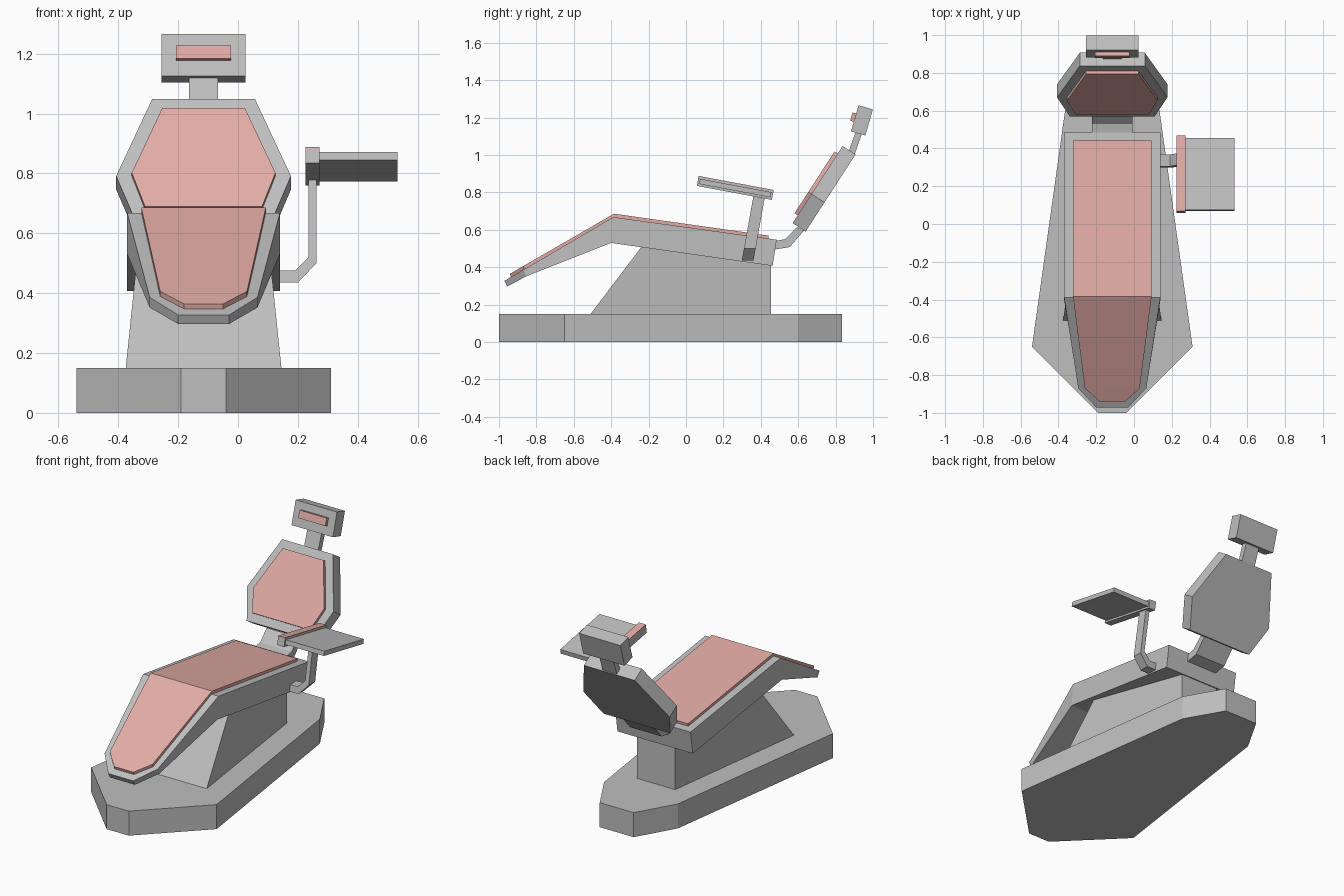
import bpy, bmesh
from mathutils import Vector

cube = bpy.data.objects.get("Cube")
if cube:
    bpy.data.objects.remove(cube, do_unlink=True)

CX = -0.115  # centre line of the chair


def material(name, rgb):
    m = bpy.data.materials.new(name)
    m.use_nodes = True
    m.diffuse_color = (*rgb, 1)
    bsdf = next(n for n in m.node_tree.nodes if n.type == 'BSDF_PRINCIPLED')
    bsdf.inputs["Base Color"].default_value = (*rgb, 1)
    return m


GREY = material("grey_shell", (0.52, 0.52, 0.52))
PINK = material("pink_upholstery", (0.76, 0.41, 0.38))


def loft(name, rings, mat):
    """Skin matching rings of points and close both ends."""
    bm = bmesh.new()
    loops = [[bm.verts.new(p) for p in ring] for ring in rings]
    n = len(loops[0])
    for a, b in zip(loops, loops[1:]):
        for i in range(n):
            j = (i + 1) % n
            bm.faces.new((a[i], a[j], b[j], b[i]))
    bm.faces.new(loops[0])
    bm.faces.new(loops[-1])
    bmesh.ops.remove_doubles(bm, verts=bm.verts, dist=0.0005)
    bmesh.ops.recalc_face_normals(bm, faces=bm.faces)
    mesh = bpy.data.meshes.new(name)
    bm.to_mesh(mesh)
    bm.free()
    mesh.materials.append(mat)
    obj = bpy.data.objects.new(name, mesh)
    bpy.context.collection.objects.link(obj)
    return obj


def body(name, stations, mat=GREY):
    """Symmetric body from (top, bottom, half width) cross-sections."""
    loft(name, [[(CX - h, *top), (CX + h, *top), (CX + h, *low), (CX - h, *low)]
                for top, low, h in stations], mat)


def panel(name, origin, along, outline, d0, d1, mat=GREY, cx=CX):
    """Tilted symmetric slab: outline is (half width, distance along)."""
    u = Vector((0, *along)).normalized()
    n = Vector((0, u.z, -u.y))
    o = Vector((cx, *origin))
    pts = [(h, t) for h, t in outline] + [(-h, t) for h, t in reversed(outline)]
    loft(name, [[o + Vector((h, 0, 0)) + u * t + n * d for h, t in pts]
                for d in (d0, d1)], mat)


# Floor plate
plan = [(0.075, -1.0), (0.425, -0.65), (0.25, 0.6), (0.115, 0.835)]
outline = plan + [(-x, y) for x, y in reversed(plan)]
loft("floor_base", [[(CX + x, y, z) for x, y in outline] for z in (0, 0.15)], GREY)

# Pedestal with sloping front
body("pedestal", [((-0.51, 0.15), (-0.51, 0.15), 0.26),
                  ((-0.23, 0.52), (-0.23, 0.15), 0.222),
                  ((0.455, 0.44), (0.455, 0.15), 0.13)])

# Seat and leg rest
body("seat_shell", [((-0.971, 0.327), (-0.955, 0.297), 0.085),
                    ((-0.87, 0.386), (-0.853, 0.352), 0.18),
                    ((-0.388, 0.668), (-0.4, 0.53), 0.255),
                    ((0.485, 0.547), (0.463, 0.407), 0.255)])
body("seat_cushion", [((-0.942, 0.364), (-0.932, 0.335), 0.065),
                      ((-0.87, 0.406), (-0.86, 0.375), 0.145),
                      ((-0.385, 0.686), (-0.385, 0.65), 0.208),
                      ((0.442, 0.569), (0.438, 0.54), 0.208)], PINK)

# Bent strap joining seat and backrest
body("back_hinge", [((0.45, 0.535), (0.45, 0.49), 0.107),
                    ((0.53, 0.55), (0.555, 0.508), 0.107),
                    ((0.595, 0.615), (0.63, 0.595), 0.107)])

# Backrest
BACK, BACK_DIR = (0.57, 0.636), (0.267, 0.412)
panel("backrest_shell", BACK, BACK_DIR,
      [(0.225, 0), (0.292, 0.185), (0.172, 0.491)], 0, 0.083)
panel("backrest_cushion", BACK, BACK_DIR,
      [(0.195, 0.05), (0.24, 0.185), (0.138, 0.443)], -0.02, 0.01, PINK)

# Headrest on a short neck
HEAD, HEAD_DIR = (0.882, 1.126), (0.04, 0.139)
panel("neck", (0.867, 1.01), (0.035, 0.1), [(0.048, 0), (0.048, 0.14)], 0, 0.035)
panel("headrest_shell", HEAD, HEAD_DIR, [(0.14, 0), (0.14, 0.145)], 0, 0.08)
panel("headrest_cushion", HEAD, HEAD_DIR,
      [(0.092, 0.054), (0.092, 0.1)], -0.02, 0.01, PINK)

# Bent arm post leaving the side of the seat
inner = [(0.1, 0.475), (0.19, 0.475), (0.235, 0.52), (0.235, 0.81)]
outer = [(0.1, 0.435), (0.2, 0.435), (0.262, 0.5), (0.262, 0.81)]


def lean(z):
    return 0.333 + (z - 0.455) * 0.18


loft("arm_post", [[(x, lean(z) + dy, z) for (x, z), dy in
                   ((a, -0.031), (a, 0.031), (b, 0.031), (b, -0.031))]
                  for a, b in zip(inner, outer)], GREY)

# Armrest with padded top, and side tray
ARM, ARM_DIR = (0.067, 0.884), (0.401, -0.075)
panel("armrest", ARM, ARM_DIR, [(0.0235, 0), (0.0235, 0.408)], 0, 0.05, GREY, 0.2485)
panel("armrest_pad", ARM, ARM_DIR,
      [(0.0235, 0), (0.0235, 0.408)], -0.004, 0, PINK, 0.2485)
panel("side_tray", ARM, ARM_DIR, [(0.131, 0.01), (0.131, 0.398)], 0.01, 0.038, GREY, 0.402)
